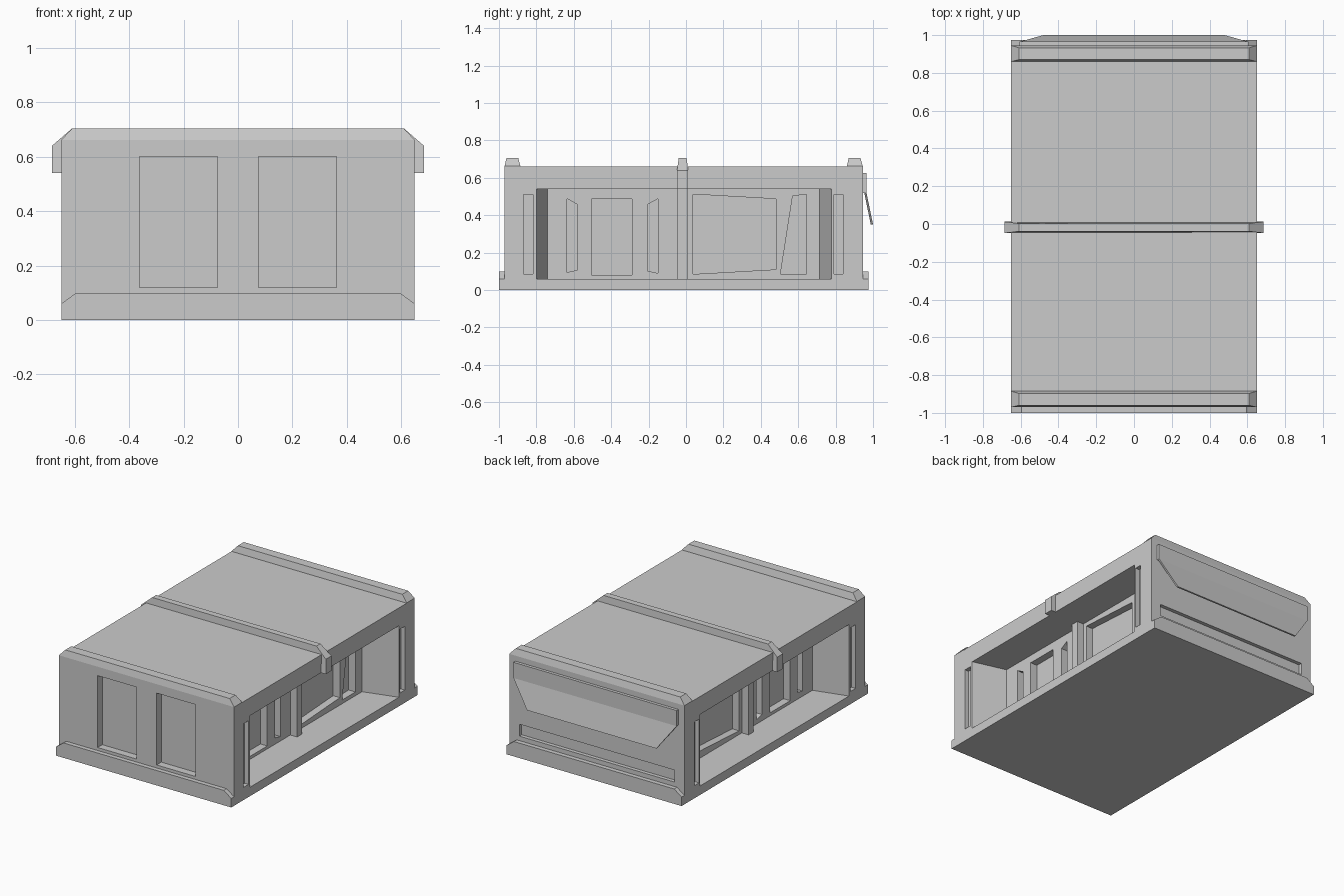
import bpy, bmesh

if "Cube" in bpy.data.objects:
    bpy.data.objects.remove(bpy.data.objects["Cube"])


def loft(bm, ring_a, ring_b):
    """Closed solid between two matching rings of 3D points."""
    a = [bm.verts.new(p) for p in ring_a]
    b = [bm.verts.new(p) for p in ring_b]
    n = len(a)
    faces = [bm.faces.new(a), bm.faces.new(b)]
    for i in range(n):
        j = (i + 1) % n
        faces.append(bm.faces.new((a[i], a[j], b[j], b[i])))
    bmesh.ops.recalc_face_normals(bm, faces=faces)


def prism(bm, pts, axis, lo, hi):
    """Extrude a 2D outline along an axis (other two axes stay in order)."""
    def at(p, h):
        v = list(p)
        v.insert("xyz".index(axis), h)
        return v
    loft(bm, [at(p, lo) for p in pts], [at(p, hi) for p in pts])


def rect(u0, u1, v0, v1):
    return [(u0, v0), (u1, v0), (u1, v1), (u0, v1)]


def finish(name, bm):
    me = bpy.data.meshes.new(name)
    bm.to_mesh(me)
    bm.free()
    ob = bpy.data.objects.new(name, me)
    bpy.context.collection.objects.link(ob)
    return ob


def cut(target, cutter):
    mod = target.modifiers.new("cut", 'BOOLEAN')
    mod.operation = 'DIFFERENCE'
    mod.solver = 'EXACT'
    mod.object = cutter
    bpy.context.view_layer.objects.active = target
    bpy.ops.object.modifier_apply(modifier=mod.name)
    bpy.data.objects.remove(cutter)


def mirrored(pts):
    """Complete a right-hand outline with its left-hand copy."""
    return pts + [(-x, z) for x, z in reversed(pts)]


# main shell
bm = bmesh.new()
prism(bm, rect(-.65, .65, -.97, .945), 'z', 0, .66)
body = finish("body_shell", bm)

# flared side bays
bm = bmesh.new()
for s in (1, -1):
    bay = [(.75 * s, -.826), (.42 * s, -.74), (.42 * s, .715), (.75 * s, .806)]
    prism(bm, bay, 'z', .06, .54)
cut(body, finish("bay_cutter", bm))

# recessed panels inside the bays, side slots, front windows and rear slot
panels = [
    [(-.635, .488), (-.58, .457), (-.58, .107), (-.635, .095)],
    rect(-.505, -.29, .08, .487),
    [(-.205, .457), (-.15, .488), (-.15, .09), (-.205, .102)],
    [(.037, .512), (.48, .487), (.48, .11), (.037, .085)],
    [(.505, .085), (.645, .085), (.645, .512), (.57, .502)],
]
bm = bmesh.new()
for s in (1, -1):
    for p in panels:
        prism(bm, p, 'x', .37 * s, .45 * s)
    for y0, y1 in ((-.87, -.817), (.79, .84)):
        prism(bm, rect(y0, y1, .085, .512), 'x', .62 * s, .70 * s)
    prism(bm, rect(.075 * s, .363 * s, .12, .602), 'y', -1.02, -.92)
prism(bm, rect(-.575, .575, .13, .21), 'y', .92, 1.02)
cut(body, finish("panel_cutter", bm))

# plinths at front and rear
for name, y0, y1 in (("front_plinth", -1, -.97), ("rear_plinth", .945, .975)):
    bm = bmesh.new()
    prism(bm, mirrored([(.65, 0), (.65, .06), (.595, .10)]), 'y', y0, y1)
    finish(name, bm)

# tapered roof ribs at both ends
for name, y0, y1 in (("front_roof_rib", -.97, -.885), ("rear_roof_rib", .86, .945)):
    bm = bmesh.new()
    loft(bm, [(x, y, .662) for x, y in rect(-.65, .65, y0, y1)],
         [(x, y, .705) for x, y in rect(-.61, .61, y0 + .01, y1 - .012)])
    prism(bm, rect(-.65, .65, y0, y1), 'z', .655, .662)
    finish(name, bm)

# centre rib wrapping over the roof edges
bm = bmesh.new()
prism(bm, mirrored([(.63, .60), (.64, .54), (.685, .54), (.685, .64), (.61, .705)]),
      'y', -.048, .012)
for v in bm.verts:
    if v.co.z > .7:
        v.co.y = -.018 + (v.co.y + .018) * .7
finish("centre_roof_rib", bm)

# pillars in the middle of each bay
for side, s in (("right", 1), ("left", -1)):
    bm = bmesh.new()
    prism(bm, rect(.41 * s, .47 * s, -.045, .008), 'z', .06, .54)
    finish(side + "_bay_pillar", bm)

# rear awning: flat mount plus a leaf that swings outward
bm = bmesh.new()
prism(bm, rect(-.605, .605, .52, .625), 'y', .944, .965)
top = [(x, y, .52) for x, y in rect(-.605, .605, .953, .965)]
low = [(x, y, .35) for x, y in rect(-.48, .48, .988, 1.0)]
loft(bm, low, top)
finish("rear_awning", bm)
